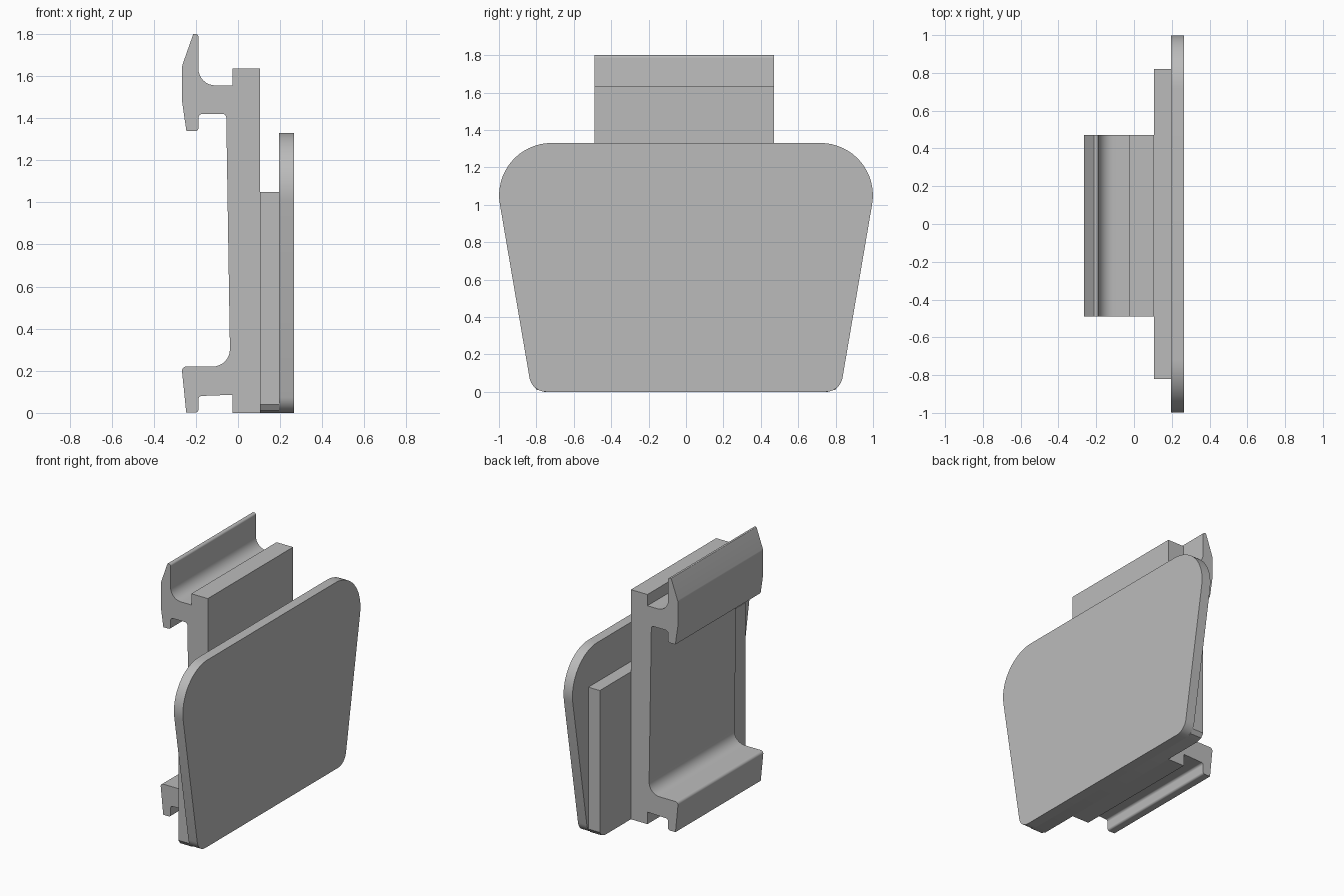
import bpy, bmesh, math
from mathutils import Vector

if "Cube" in bpy.data.objects:
    bpy.data.objects.remove(bpy.data.objects["Cube"])

grey = bpy.data.materials.new("grey plastic")
grey.diffuse_color = (0.5, 0.5, 0.5, 1)
grey.use_nodes = True
grey.node_tree.nodes["Principled BSDF"].inputs["Base Color"].default_value = grey.diffuse_color


def fillet(corners):
    """Turn (u, v, radius) corners into an outline with rounded corners."""
    out, n = [], len(corners)
    for i, (u, v, r) in enumerate(corners):
        p = Vector((u, v))
        if r == 0:
            out.append(p)
            continue
        a = (Vector(corners[i - 1][:2]) - p).normalized()
        b = (Vector(corners[(i + 1) % n][:2]) - p).normalized()
        half = a.angle(b) / 2
        centre = p + (a + b).normalized() * (r / math.sin(half))
        start = p + a * (r / math.tan(half)) - centre
        end = p + b * (r / math.tan(half)) - centre
        steps = 16 if r > 0.2 else 8
        sweep = start.angle_signed(end)
        for k in range(steps + 1):
            t = -sweep * k / steps
            out.append(centre + Vector((start.x * math.cos(t) - start.y * math.sin(t),
                                        start.x * math.sin(t) + start.y * math.cos(t))))
    return out


def extrude(name, outline, place, lo, hi):
    """Extrude a 2D outline between lo and hi; place maps (u, v, depth) to 3D."""
    bm = bmesh.new()
    face = bm.faces.new([bm.verts.new(place(p.x, p.y, lo)) for p in outline])
    new = bmesh.ops.extrude_face_region(bm, geom=[face])["geom"]
    shift = Vector(place(0, 0, hi)) - Vector(place(0, 0, lo))
    bmesh.ops.translate(bm, vec=shift, verts=[g for g in new if isinstance(g, bmesh.types.BMVert)])
    bmesh.ops.recalc_face_normals(bm, faces=bm.faces)
    mesh = bpy.data.meshes.new(name)
    bm.to_mesh(mesh)
    bm.free()
    mesh.materials.append(grey)
    obj = bpy.data.objects.new(name, mesh)
    bpy.context.collection.objects.link(obj)
    bpy.ops.object.select_all(action="DESELECT")
    obj.select_set(True)
    bpy.context.view_layer.objects.active = obj
    bpy.ops.object.shade_smooth_by_angle(angle=math.radians(25))
    return obj


def along_x(u, v, d):
    return (d, u, v)


def along_y(u, v, d):
    return (u, d, v)


def mirrored(half):
    return half + [(-u, v, r) for u, v, r in reversed(half)]


# Front plate: tapered, with large top and small bottom corner radii
plate = fillet(mirrored([(0.824, 0, 0.09), (1.051, 1.33, 0.28)]))
extrude("front_plate", plate, along_x, 0.195, 0.265)

# Backing plate: narrower rectangle whose lower corners follow the front plate
backing = fillet(mirrored([(0.76, 0, 0), (0.80, 0.012, 0), (0.82, 0.04, 0), (0.82, 1.05, 0)]))
extrude("backing_plate", backing, along_x, 0.105, 0.195)

# Clip: wall with an upper and a lower hook
clip = fillet([
    (0.105, 0, 0), (0.105, 1.635, 0), (-0.025, 1.635, 0), (-0.025, 1.555, 0),
    (-0.188, 1.555, 0.08), (-0.188, 1.80, 0.015), (-0.212, 1.80, 0.004),
    (-0.265, 1.65, 0.04), (-0.265, 1.475, 0.1), (-0.245, 1.338, 0),
    (-0.188, 1.338, 0.014), (-0.188, 1.42, 0.02), (-0.056, 1.42, 0.018),
    (-0.037, 0.22, 0.082), (-0.268, 0.22, 0.02), (-0.246, 0.002, 0),
    (-0.188, 0.002, 0.014), (-0.188, 0.08, 0.016), (-0.025, 0.086, 0), (-0.025, 0, 0),
])
extrude("clip", clip, along_y, -0.49, 0.47)
